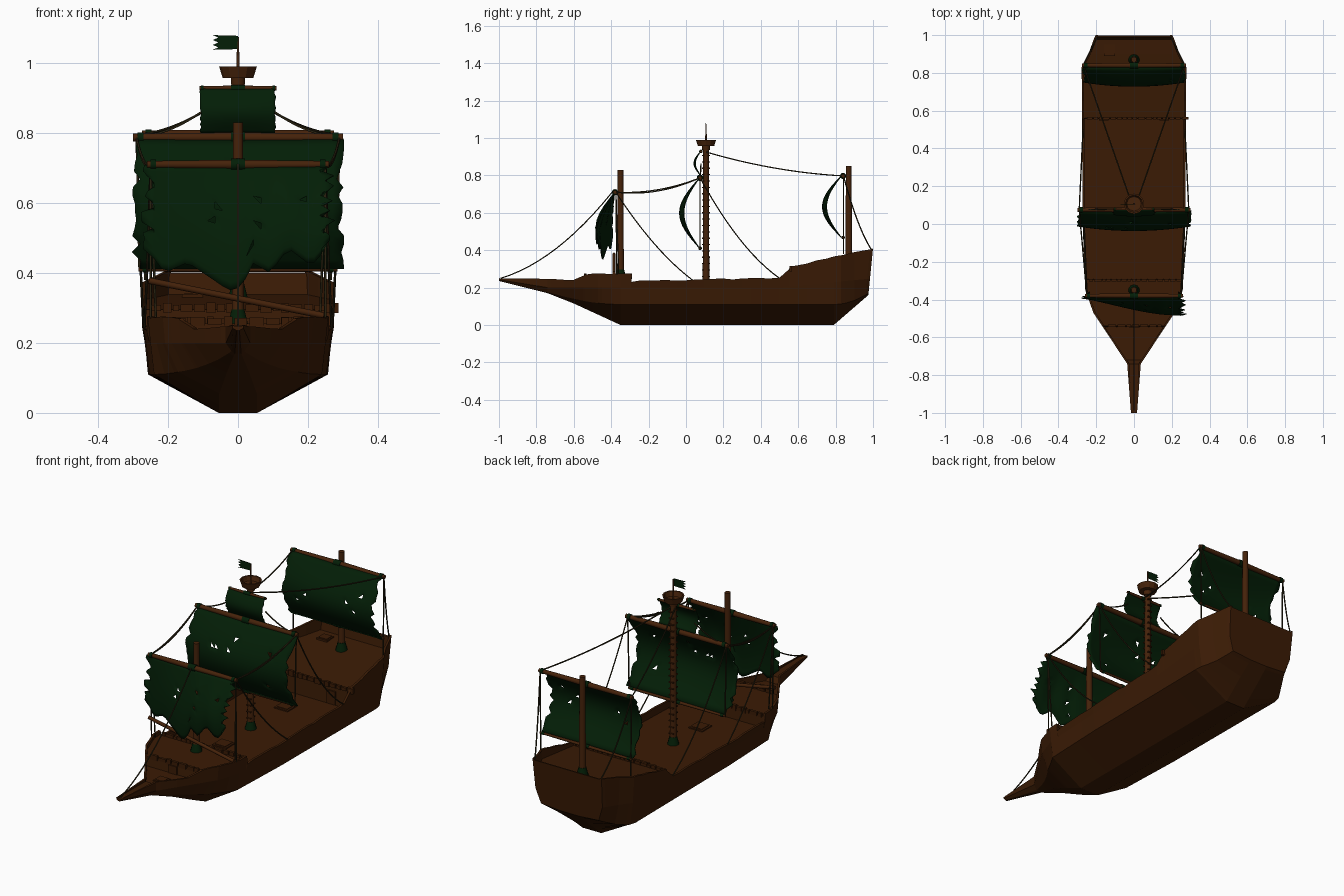
import bpy, bmesh, math, random
from mathutils import Vector, Matrix

random.seed(4)
if "Cube" in bpy.data.objects:
    bpy.data.objects.remove(bpy.data.objects["Cube"])


def material(name, rgb):
    m = bpy.data.materials.new(name)
    m.use_nodes = True
    m.diffuse_color = (*rgb, 1)
    bsdf = next(n for n in m.node_tree.nodes if n.type == "BSDF_PRINCIPLED")
    bsdf.inputs["Base Color"].default_value = (*rgb, 1)
    bsdf.inputs["Roughness"].default_value = 0.9
    return m


WOOD = material("dark hull wood", (.043, .011, .0015))
SPAR = material("reddish spar wood", (.06, .016, .003))
CLOTH = material("dark green cloth", (.001, .013, .002))
ROPE = material("rope", (.022, .016, .005))


def finish(name, bm, mat, smooth=False):
    bmesh.ops.recalc_face_normals(bm, faces=bm.faces)
    mesh = bpy.data.meshes.new(name)
    bm.to_mesh(mesh)
    bm.free()
    ob = bpy.data.objects.new(name, mesh)
    bpy.context.collection.objects.link(ob)
    mesh.materials.append(mat)
    if smooth:
        bpy.ops.object.select_all(action="DESELECT")
        ob.select_set(True)
        bpy.context.view_layer.objects.active = ob
        bpy.ops.object.shade_smooth_by_angle(angle=math.radians(40))
    return ob


def pole(name, a, b, r1, r2, mat=SPAR):
    a, b = Vector(a), Vector(b)
    bm = bmesh.new()
    turn = (b - a).to_track_quat("Z", "Y").to_matrix().to_4x4()
    bmesh.ops.create_cone(bm, cap_ends=True, segments=10, radius1=r1, radius2=r2,
                          depth=(b - a).length, matrix=Matrix.Translation((a + b) / 2) @ turn)
    finish(name, bm, mat, True)


def box(name, centre, size):
    bm = bmesh.new()
    bmesh.ops.create_cube(bm, size=1, matrix=Matrix.Translation(centre) @ Matrix.Diagonal((*size, 1)))
    finish(name, bm, WOOD)


def rope(name, a, b, sag=0.0):
    curve = bpy.data.curves.new(name, "CURVE")
    curve.dimensions = "3D"
    curve.bevel_depth = .0035
    curve.bevel_resolution = 1
    line = curve.splines.new("POLY")
    n = 12
    line.points.add(n)
    for i, p in enumerate(line.points):
        t = i / n
        q = Vector(a).lerp(Vector(b), t)
        p.co = (q.x, q.y, q.z - 4 * sag * t * (1 - t), 1)
    curve.materials.append(ROPE)
    bpy.context.collection.objects.link(bpy.data.objects.new(name, curve))


# Hull lines along y: keel height, rail height, deck height and half width
KEEL = [(-1, .235), (-.74, .17), (-.6, .115), (-.35, 0), (.79, 0), (.975, .16)]
RAIL = [(-1, .25), (-.6, .245), (-.54, .272), (-.295, .28), (-.29, .235), (.5, .255), (.56, .312), (.975, .408)]
DECK = [(-1, .248), (-.74, .235), (-.72, .208), (-.545, .208), (-.54, .256), (-.295, .256),
        (-.29, .2), (.555, .2), (.56, .295), (.96, .338), (.965, .4), (.975, .402)]
BEAM = [(-1, .016), (-.74, .036), (-.47, .215), (-.35, .258), (0, .272), (.83, .277), (.975, .203)]


def along(line, y):
    for (a, p), (b, q) in zip(line, line[1:]):
        if y <= b:
            return p + (q - p) * (y - a) / (b - a)
    return line[-1][1]


stops = {y for line in (KEEL, RAIL, DECK, BEAM) for y, _ in line}
stops |= {k * .05 for k in range(-13, 19)}
bm = bmesh.new()
rings = []
for y in sorted(stops):
    keel, rail, beam = along(KEEL, y), along(RAIL, y), along(BEAM, y)
    if -.7 < y < .95:
        rail += random.uniform(-.006, .002)
    lip = min(.012, beam * .3)
    chine = beam * (.93 - keel * (2.4 if y < 0 else .6))
    wale = max(.2, keel * 1.03) + max(0, y - .5) * .1
    half = [(min(.055, beam * .25), keel), (chine, .11 + 2.3 * keel ** 2), (beam * .97, wale),
            (beam, rail), (beam - lip, rail), (beam - lip, along(DECK, y))]
    outline = half + [(-x, z) for x, z in reversed(half)]
    rake = .1 if y > .9 else 0
    rings.append([bm.verts.new((x, y + rake * max(0, z - .16), z)) for x, z in outline])
for a, b in zip(rings, rings[1:]):
    for i in range(len(a)):
        j = (i + 1) % len(a)
        bm.faces.new((a[i], a[j], b[j], b[i]))
bm.faces.new(rings[0])
bm.faces.new(rings[-1])
finish("hull", bm, WOOD)

# Deck hatches, cabin doors and plank trim along the deck steps
for x, y, s in ((0, .4, .08), (0, -.12, .08), (0, -.64, .06), (-.13, .92, .06)):
    z = along(DECK, y)
    box("hatch_frame", (x, y, z), (s, s, .012))
    box("hatch_cover", (x, y, z + .006), (s * .75, s * .75, .006))
for x in (-.16, .16):
    box("cabin_door", (x, .553, .238), (.05, .008, .07))
box("forecastle_door", (0, -.547, .23), (.05, .008, .042))
for y, w in ((.56, .25), (-.538, .14), (-.297, .24)):
    x = -w
    while x < w:
        size = random.uniform(.02, .05)
        box("step_plank", (x + size / 2, y, along(DECK, y) + .005), (size * .85, .014, random.uniform(.016, .03)))
        x += size

# Masts with cloth-wrapped feet
FORE, MAIN, MIZZEN = -.35, .107, .87
for name, y, top in (("fore_mast", FORE, .83), ("main_mast", MAIN, .96), ("mizzen_mast", MIZZEN, .85)):
    base = along(DECK, y) - .01
    pole(name, (0, y, base), (0, y, top), .018, .015)
    pole(name + "_foot", (0, y, base), (0, y, base + .05), .032, .019, CLOTH)
for k in range(20):
    box("mast_rung", (0, MAIN, .26 + k * .034), (.024, .042, .006))

# Crow's nest, flagstaff and torn flag
bm = bmesh.new()
profile = [(0, .958), (.044, .958), (.054, .99), (.046, .99), (.038, .966), (0, .966)]
vs = [bm.verts.new((r, 0, z)) for r, z in profile]
es = [bm.edges.new(pair) for pair in zip(vs, vs[1:])]
bmesh.ops.spin(bm, geom=vs + es, axis=(0, 0, 1), cent=(0, 0, 0), angle=math.tau, steps=12)
bmesh.ops.remove_doubles(bm, verts=bm.verts, dist=.0005)
finish("crows_nest", bm, SPAR).location.y = MAIN
pole("nest_collar", (0, MAIN, .935), (0, MAIN, .96), .02, .022)
pole("flagstaff", (0, MAIN, .96), (0, MAIN, 1.075), .005, .003)
bm = bmesh.new()
edge = [(0, 1.04), (0, 1.078)] + [(-.072 + .016 * (k % 2), 1.08 - k * .007) for k in range(7)]
bm.faces.new([bm.verts.new((x, MAIN, z)) for x, z in edge])
finish("flag", bm, CLOTH).modifiers.new("thickness", "SOLIDIFY").thickness = .003


def yard(name, y, z, half, r):
    for s in (-1, 1):
        pole(name, (0, y, z), (s * half, y, z), r * 1.15, r * .85)
        pole(name + "_lashing", (s * half * .9, y, z), (s * half * .96, y, z), r * 1.15, r * 1.15, CLOTH)
    pole(name + "_sling", (-.02, y, z), (.02, y, z), r * 1.4, r * 1.4, CLOTH)


def sail(name, y, top, bottom, half, bulge, holes=(), hang=1.0, rag=.009, skew=0.0):
    """Billowing cloth; bottom is (u, height) pairs for u in -1..1, holes are torn at (u, v)."""
    bm = bmesh.new()
    nu, nv = 24, 16
    grid = []
    for j in range(nv + 1):
        v = j / nv
        line = []
        for i in range(nu + 1):
            u = i / nu * 2 - 1
            x, z = u * half, top + (along(bottom, u) - top) * v
            if i in (0, nu):
                x += random.uniform(-2, 1) * rag * u
            depth = bulge * math.sin(math.pi * v * hang) * (1 - .22 * u * u) * (1 + skew * u)
            line.append(bm.verts.new((x, y - depth, z)))
        grid.append(line)
    torn = {(int((u + 1) / 2 * nu), int(v * nv)) for u, v in holes}
    for j in range(nv):
        for i in range(nu):
            quad = [grid[j][i], grid[j][i + 1], grid[j + 1][i + 1], grid[j + 1][i]]
            if (i, j) in torn:
                quad.pop(random.randrange(4))
            bm.faces.new(quad)
    finish(name, bm, CLOTH, True).modifiers.new("thickness", "SOLIDIFY").thickness = .005


def level(z):
    return [(-1, z), (1, z)]


def tears(count):
    return [(random.uniform(-.8, .8), random.uniform(.2, .8)) for _ in range(count)]


# Yards and sails
RAGGED = [(-1, .47), (-.8, .4), (-.55, .43), (-.1, .35), (.05, .36), (.15, .43),
          (.35, .4), (.55, .47), (.8, .42), (1, .48)]
yard("main_yard", .075, .787, .3, .013)
yard("main_lower_spar", .075, .41, .285, .007)
yard("main_top_yard", .08, .928, .11, .007)
yard("mizzen_yard", .84, .797, .275, .012)
yard("mizzen_lower_spar", .84, .468, .27, .007)
yard("fore_yard", -.38, .71, .26, .012)
pole("fallen_spar", (-.255, -.385, .378), (.245, -.385, .278), .009, .009)
sail("main_sail", .068, .785, level(.412), .295, .105, tears(6))
sail("main_topsail", .075, .928, level(.8), .108, .035, rag=.002)
sail("mizzen_sail", .832, .795, level(.47), .268, .1, tears(5))
sail("fore_sail", -.385, .708, RAGGED, .262, .07, tears(6), .6, .016, .8)

# Rigging
rope("fore_stay", (0, -.395, .71), (0, -.99, .25), .07)
for s in (-1, 1):
    fore, main, mizzen = (s * .25, -.375, .71), (s * .29, .075, .787), (s * .268, .842, .797)
    rope("fore_sheet", fore, (s * .25, -.37, .27))
    rope("fore_sheet_inner", fore, (s * .235, -.36, .27))
    rope("yard_brace", fore, main, .025)
    rope("yard_brace_slack", fore, main, .032)
    rope("fore_shroud", fore, (s * .268, .035, .24), .04)
    rope("main_shroud", main, (s * .27, .5, .25), .06)
    rope("main_sheet", main, (s * .282, .075, .41))
    rope("topsail_sheet", (s * .105, .08, .86), main, .014)
    rope("mizzen_brace", (s * .012, MAIN, .925), mizzen, .022)
    rope("mizzen_sheet", mizzen, (s * .265, .842, .38))
    rope("stern_stay", mizzen, (s * .195, .99, .405), .04)
